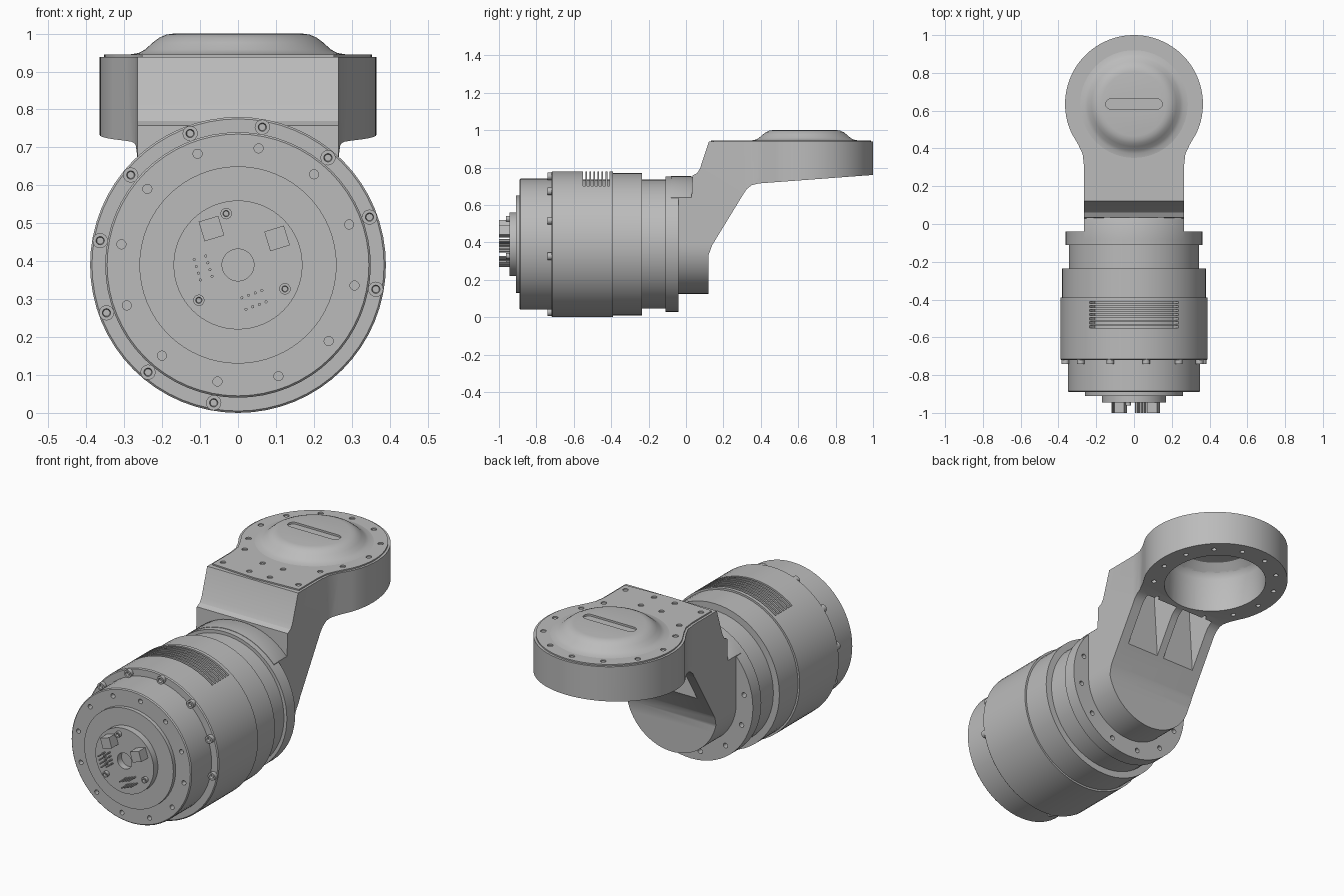
import bpy, bmesh
from math import sin, cos, radians, tau
from mathutils import Vector, Matrix

if "Cube" in bpy.data.objects:
    bpy.data.objects.remove(bpy.data.objects["Cube"])

grey = bpy.data.materials.new("machined_grey")
grey.use_nodes = True
COLOUR = (0.5, 0.5, 0.5, 1)
grey.diffuse_color = COLOUR
grey.node_tree.nodes["Principled BSDF"].inputs["Base Color"].default_value = COLOUR

AXIS_Z = 0.39    # height of the motor axis
HEAD_Y = 0.635   # centre of the round head


def finish(name, bm):
    bmesh.ops.recalc_face_normals(bm, faces=bm.faces)
    mesh = bpy.data.meshes.new(name)
    bm.to_mesh(mesh)
    bm.free()
    mesh.materials.append(grey)
    obj = bpy.data.objects.new(name, mesh)
    bpy.context.collection.objects.link(obj)
    return obj


def place(axis, a, b, t):
    return Vector({"x": (t, a, b), "y": (a, t, b), "z": (a, b, t)}[axis])


def revolve(name, profile, axis, spots, segs=64):
    """Turn a (radius, distance) profile about an axis at every spot."""
    bm = bmesh.new()
    for spot in spots:
        rings = [[bm.verts.new(Vector(spot) + place(axis, r * cos(tau * i / segs), r * sin(tau * i / segs), t))
                  for i in range(segs)] for r, t in profile]
        for low, high in zip(rings, rings[1:]):
            for i in range(segs):
                j = (i + 1) % segs
                bm.faces.new((low[i], low[j], high[j], high[i]))
        bm.faces.new(rings[0])
        bm.faces.new(rings[-1])
    return finish(name, bm)


def prism(name, points, axis, spans):
    """Extrude a flat outline along an axis over every span."""
    bm = bmesh.new()
    for lo, hi in spans:
        a = [bm.verts.new(place(axis, *p, lo)) for p in points]
        b = [bm.verts.new(place(axis, *p, hi)) for p in points]
        bm.faces.new(a)
        bm.faces.new(b)
        for i in range(len(a)):
            j = (i + 1) % len(a)
            bm.faces.new((a[i], a[j], b[j], b[i]))
    return finish(name, bm)


def combine(obj, tool, operation="DIFFERENCE", keep=False):
    mod = obj.modifiers.new("cut", "BOOLEAN")
    mod.operation, mod.solver, mod.object = operation, "EXACT", tool
    bpy.context.view_layer.objects.active = obj
    bpy.ops.object.modifier_apply(modifier=mod.name)
    if not keep:
        bpy.data.objects.remove(tool)


def arc(radius, start, end, steps, cx=0, cy=0):
    angles = [radians(start + (end - start) * i / steps) for i in range(steps + 1)]
    return [(cx + radius * cos(a), cy + radius * sin(a)) for a in angles]


def mirrored(half):
    return half + [(-x, y) for x, y in reversed(half)]


def bolt_circle(radius, y, degrees):
    return [(radius * cos(radians(d)), y, AXIS_Z + radius * sin(radians(d))) for d in degrees]


motor_axis = [(0, 0, AXIS_Z)]
head_axis = [(0, HEAD_Y, 0)]
CLOCK = range(20, 380, 30)

# Motor: end cap, main housing, output section and flange
end_cap = revolve("end_cap", [(0.26, -0.91), (0.26, -0.89), (0.345, -0.89), (0.35, -0.885), (0.35, -0.7)],
                  "y", motor_axis)
combine(end_cap, revolve("cap_holes", [(0.012, -0.95), (0.012, -0.865)], "y", bolt_circle(0.312, 0, CLOCK), 16))

housing = revolve("motor_housing", [(0.385, -0.72), (0.39, -0.715), (0.39, -0.39), (0.38, -0.39), (0.38, -0.235),
                                    (0.345, -0.235), (0.345, -0.1)], "y", motor_axis)
vent = arc(0.345, 53, 127, 20, 0, AXIS_Z) + arc(0.42, 127, 53, 20, 0, AXIS_Z)
slits = [(-0.55 + 0.0215 * i, -0.538 + 0.0215 * i) for i in range(7)]
combine(housing, prism("vent_cutter", vent, "y", slits))

flange = revolve("mounting_flange", [(0.362, -0.11), (0.362, -0.04)], "y", motor_axis)
combine(flange, revolve("flange_holes", [(0.013, -0.075), (0.013, 0)], "y", bolt_circle(0.315, 0, CLOCK), 16))

# Screws with sunk sockets
socket = [(0.009, 0.012), (0.011, 0), (0.02, 0), (0.02, 0.05)]
revolve("housing_screws", socket, "y", bolt_circle(0.369, -0.74, range(-10, 270, 30)[:1]) +
        bolt_circle(0.369, -0.74, [20, 50, 80, 110, 140, 170, 200, 230, 260]), 16)
revolve("board_screws", [(r * 0.75, t) for r, t in socket], "y", bolt_circle(0.139, -0.962, (103, 222, 333)), 16)

# Encoder board with its connectors and pins
revolve("encoder_board", [(0.042, -0.9), (0.042, -0.945), (0.17, -0.945), (0.17, -0.9)], "y", motor_axis)


def turned(cx, cz, points, degrees):
    rot = Matrix.Rotation(radians(degrees), 2)
    return [tuple(rot @ Vector(p) + Vector((cx, cz))) for p in points]


square = [(-0.027, -0.027), (0.027, -0.027), (0.027, 0.027), (-0.027, 0.027)]
for name, cx, cz in (("left_connector", 0.103, 0.46), ("right_connector", -0.07, 0.486)):
    prism(name, turned(cx, cz, square, 17), "y", [(-1, -0.94)])
grid = [(-0.028 + 0.0187 * i, row) for i in range(4) for row in (-0.016, 0.016)]
pins = turned(-0.092, 0.382, grid, 107) + turned(0.042, 0.298, grid, 20)
revolve("header_pins", [(0.004, -1), (0.004, -0.94)], "y", [(x, 0, z) for x, z in pins], 8)

# Bracket: side profile, limited by its plan and its round-bottomed front
def plan(inset, start):
    w = 0.265 - inset
    side = [(w, start), (w, 0.31), (w + 0.007, 0.37), (w + 0.03, 0.42)]
    return mirrored(side + arc(0.365 - inset, -25, 89, 32, 0, HEAD_Y))


side_profile = [(-0.05, 0.1), (0.12, 0.1), (0.12, 0.33), (0.14, 0.385), (0.305, 0.655), (0.325, 0.685),
                (0.35, 0.705), (0.39, 0.715), (1.05, 0.764), (1.05, 0.938), (0.122, 0.938), (0.075, 0.795),
                (0.06, 0.77), (0.035, 0.758), (0.03, 0.64), (-0.05, 0.64)]
bracket = prism("bracket", side_profile, "x", [(-0.5, 0.5)])
combine(bracket, prism("plan_limit", plan(0, -0.1), "z", [(-0.2, 1.2)]), "INTERSECT")
front = mirrored([*arc(0.265, -89, 0, 24, 0, AXIS_Z), (0.265, 0.55), (0.5, 0.65), (0.5, 1.2)])
combine(bracket, prism("front_limit", front, "y", [(-0.2, 1.2)]), "INTERSECT")

# Rounded shoulder that blends the flange into the bracket
shoulder = revolve("bracket_shoulder", [(0.364, -0.08), (0.364, 0.025), (0.355, 0.045)], "y", motor_axis)
combine(shoulder, prism("shoulder_limit", [(-0.265, 0.4), (0.265, 0.4), (0.265, 1), (-0.265, 1)], "y",
                        [(-0.2, 0.2)]), "INTERSECT")

# Lid and raised dome on top of the head
lid = prism("lid", [(0, 0.133)] + plan(0.012, 0.147), "z", [(0.93, 0.945)])
dome_profile = [(0.285, 0.93), (0.285, 0.945), (0.262, 0.949), (0.245, 0.958), (0.225, 0.976),
                (0.208, 0.989), (0.19, 0.997), (0.17, 1.0)]
dome = revolve("dome", dome_profile, "z", head_axis)
slot = arc(0.027, -90, 90, 10, 0.123, HEAD_Y) + arc(0.027, 90, 270, 10, -0.123, HEAD_Y)
combine(dome, prism("slot_cutter", slot, "z", [(0.99, 1.1)]))

half_spots = [(0.155, 0.91), (0.275, 0.795), (0.315, 0.64), (0.275, 0.48), (0.22, 0.37), (0.22, 0.19),
              (0.06, 0.29), (0.06, 0.18)]
lid_spots = [(x, y, 0) for x, y in mirrored(half_spots) + [(0, 0.95)]]
combine(lid, revolve("lid_holes", [(0.014, 0.9), (0.014, 1)], "z", lid_spots, 16))

# Hollow head, open below
cavity = revolve("cavity_cutter", [(0.255, 0.5), (0.255, 0.9), (0.24, 0.93), (0.2, 0.968), (0.16, 0.975)],
                 "z", head_axis)
for part in (bracket, lid, dome):
    combine(part, cavity, keep=True)
bpy.data.objects.remove(cavity)

# Weight-saving pockets each side of a centre rib, and the ring of underside holes
pocket = [(0.22, 0.3), (0.36, 0.3), (0.36, 0.88), (0.18, 0.88)]
combine(bracket, prism("pocket_cutter", pocket, "x", [(-0.21, -0.02), (0.02, 0.21)]))
ring = [(x, y, 0) for x, y in arc(0.31, -60, 240, 11, 0, HEAD_Y)]
combine(bracket, revolve("ring_holes", [(0.012, 0.6), (0.012, 0.8)], "z", ring, 16))

# Smooth curved surfaces, keep machined edges crisp
bpy.ops.object.select_all(action="DESELECT")
for obj in bpy.context.scene.objects:
    if obj.type == "MESH":
        obj.select_set(True)
        bpy.context.view_layer.objects.active = obj
bpy.ops.object.shade_smooth_by_angle(angle=radians(30))
